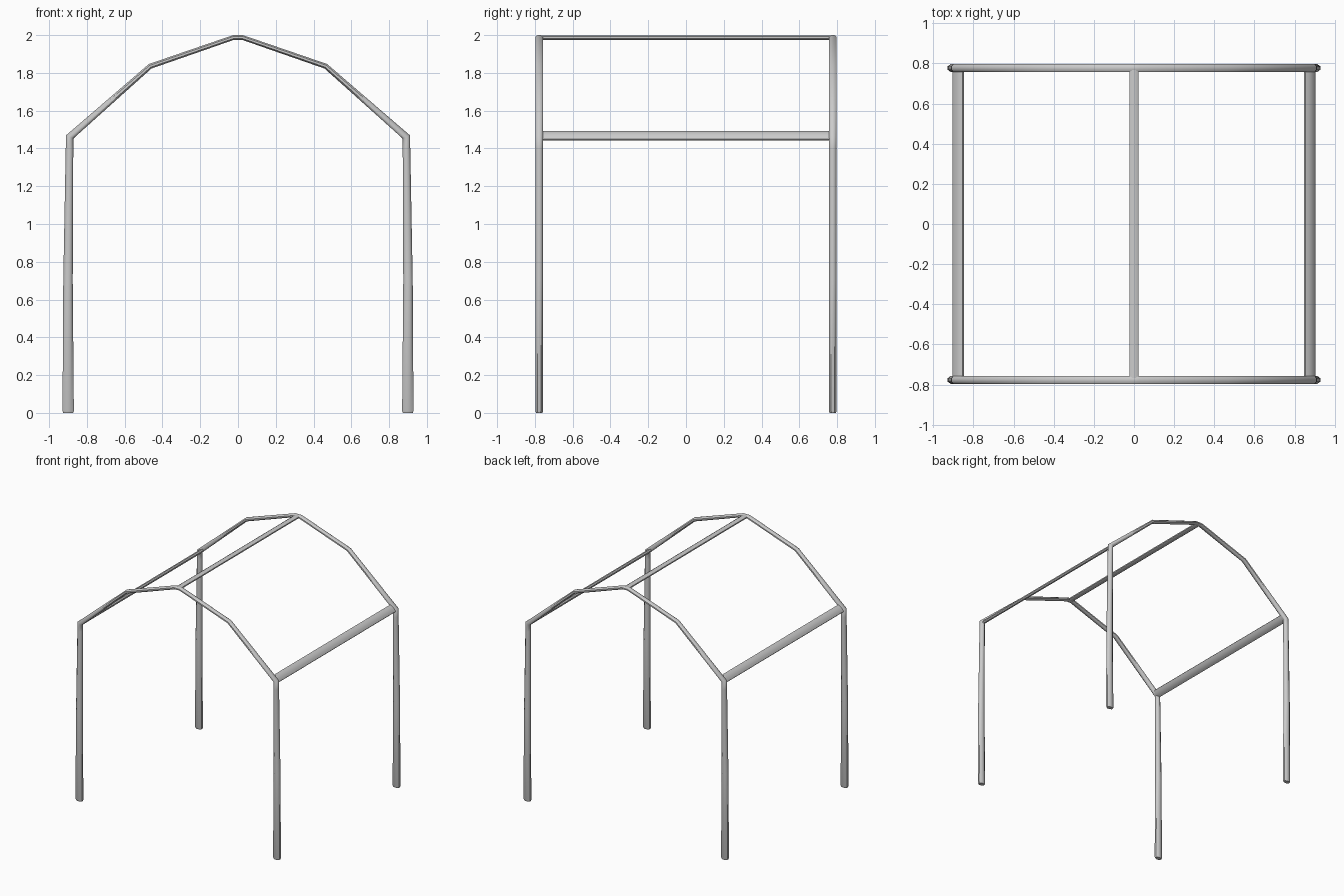
import bpy, bmesh, math
from mathutils import Vector

if "Cube" in bpy.data.objects:
    bpy.data.objects.remove(bpy.data.objects["Cube"])

SIDES = 8
HOOP_Y = 0.777


def tube(name, rings):
    """Skin rings of (centre, half-axis u, half-axis v) into a capped tube."""
    bm = bmesh.new()
    loops = []
    for c, u, v in rings:
        loop = []
        for i in range(SIDES):
            a = 2 * math.pi * (i + 0.5) / SIDES
            k = 1 / math.cos(math.pi / SIDES)
            loop.append(bm.verts.new(c + u * math.cos(a) * k + v * math.sin(a) * k))
        loops.append(loop)
    for a, b in zip(loops, loops[1:]):
        for i in range(SIDES):
            j = (i + 1) % SIDES
            bm.faces.new((a[i], a[j], b[j], b[i]))
    bm.faces.new(loops[0])
    bm.faces.new(loops[-1])
    bmesh.ops.recalc_face_normals(bm, faces=bm.faces)
    me = bpy.data.meshes.new(name)
    bm.to_mesh(me)
    bm.free()
    ob = bpy.data.objects.new(name, me)
    bpy.context.collection.objects.link(ob)
    bpy.context.view_layer.objects.active = ob
    ob.select_set(True)
    bpy.ops.object.shade_smooth_by_angle(angle=math.radians(50))
    ob.select_set(False)


def hoop(name, y):
    # right half: x, z, half thickness in the plane of the hoop
    half = [(0.899, 0.0, 0.026), (0.899, 0.01, 0.030), (0.900, 0.7, 0.025),
            (0.892, 1.40, 0.020), (0.891, 1.461, 0.019),
            (0.465, 1.835, 0.0135), (0.025, 1.987, 0.0125)]
    path = half + [(-x, z, r) for x, z, r in reversed(half)]
    pts = [Vector((x, y, z)) for x, z, r in path]
    rings = []
    for i, p in enumerate(pts):
        before = (p - pts[i - 1]).normalized() if i else None
        after = (pts[i + 1] - p).normalized() if i < len(pts) - 1 else None
        before, after = before or after, after or before
        t = (before + after).normalized()
        miter = 1 / t.dot(after)
        side = Vector((t.z, 0, -t.x))
        # hoop is slightly rounded at the feet
        hy = 0.017 if p.z == 0 else 0.0205
        rings.append((p, side * path[i][2] * miter, Vector((0, hy, 0))))
    tube(name, rings)


def rail(name, x, z, angle, half_w, half_t):
    u = Vector((math.cos(angle), 0, math.sin(angle))) * half_w
    v = Vector((-math.sin(angle), 0, math.cos(angle))) * half_t
    tube(name, [(Vector((x, y, z)), u, v) for y in (-HOOP_Y, HOOP_Y)])


# front and back arched frames with their legs
hoop("front_hoop", -HOOP_Y)
hoop("back_hoop", HOOP_Y)

# lengthwise rails joining the hoops
rail("ridge_rail", 0, 1.987, 0, 0.022, 0.012)
for s, label in ((1, "right"), (-1, "left")):
    rail(label + "_eave_rail", s * 0.875, 1.467, -s * math.radians(41), 0.033, 0.0135)
